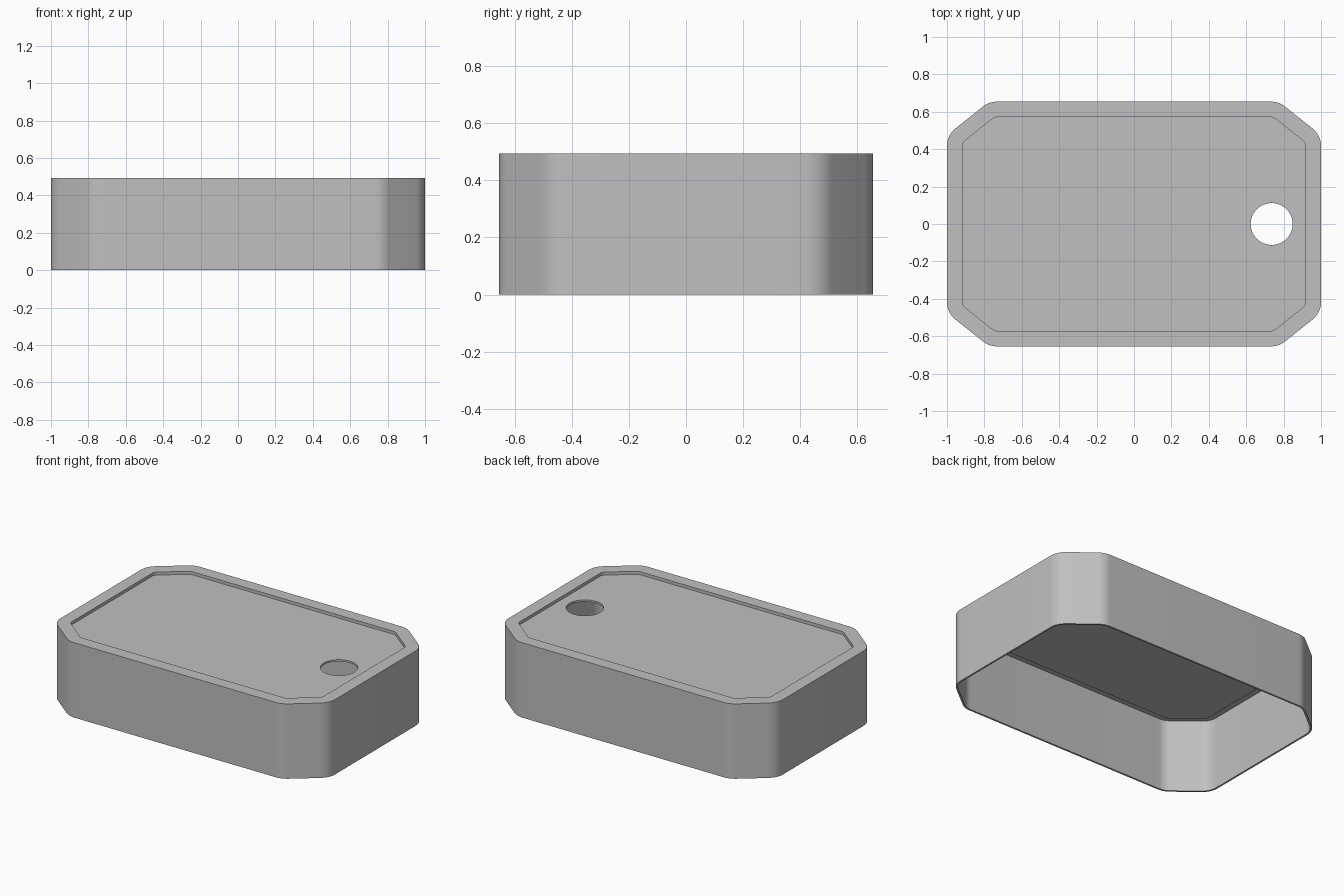
import bpy, bmesh
from math import sin, cos, pi, atan2, radians

if "Cube" in bpy.data.objects:
    bpy.data.objects.remove(bpy.data.objects["Cube"])

HEIGHT, WALL, RIM, RECESS = 0.493, 0.012, 0.083, 0.02
RADIUS, STEPS = 0.12, 8
SIDE, END = (0.88, 0.417), (0.733, 0.534)   # centres of the two corner arcs
HOLE_X, HOLE_R = 0.736, 0.112


def outline(inset):
    """Rounded, chamfered rectangle, offset inward by inset."""
    tilt = atan2(SIDE[0] - END[0], END[1] - SIDE[1])
    quarter = []
    for (cx, cy), start, stop in ((SIDE, 0, tilt), (END, tilt, pi / 2)):
        for i in range(STEPS + 1):
            a = start + (stop - start) * i / STEPS
            r = RADIUS - inset
            quarter.append((cx + r * cos(a), cy + r * sin(a)))
    half = quarter + [(-x, y) for x, y in reversed(quarter)]
    return half + [(-x, -y) for x, y in half]


def circle(n=64):
    return [(HOLE_X + HOLE_R * cos(2 * pi * i / n), HOLE_R * sin(2 * pi * i / n))
            for i in range(n)]


bm = bmesh.new()


def ring(points, z):
    return [bm.verts.new((x, y, z)) for x, y in points]


def bridge(a, b):
    for i in range(len(a)):
        j = (i + 1) % len(a)
        bm.faces.new((a[i], a[j], b[j], b[i]))


def fill_between(outer, hole):
    edges = []
    for loop in (outer, hole):
        for i in range(len(loop)):
            pair = (loop[i], loop[(i + 1) % len(loop)])
            edges.append(bm.edges.get(pair) or bm.edges.new(pair))
    bmesh.ops.triangle_fill(bm, edges=edges, use_beauty=True)


# Section of the shell, from the inside of the recess round to the underside
floor = HEIGHT - RECESS
section = [(RIM, floor), (RIM, HEIGHT), (0, HEIGHT), (0, 0), (WALL, 0),
           (WALL, HEIGHT - WALL), (RIM - WALL, HEIGHT - WALL), (RIM - WALL, floor - WALL)]
rings = [ring(outline(inset), z) for inset, z in section]
for a, b in zip(rings, rings[1:]):
    bridge(a, b)

# Recessed panel with a round through hole
hole_top, hole_bottom = ring(circle(), floor), ring(circle(), floor - WALL)
bridge(hole_top, hole_bottom)
fill_between(rings[0], hole_top)
fill_between(rings[-1], hole_bottom)
bmesh.ops.recalc_face_normals(bm, faces=bm.faces)

mesh = bpy.data.meshes.new("cover_shell")
bm.to_mesh(mesh)
bm.free()
cover = bpy.data.objects.new("cover_shell", mesh)
bpy.context.collection.objects.link(cover)

# Plain grey material
grey = bpy.data.materials.new("plain_grey")
grey.use_nodes = True
colour = (0.527, 0.527, 0.527, 1)
grey.diffuse_color = colour
grey.node_tree.nodes["Principled BSDF"].inputs["Base Color"].default_value = colour
mesh.materials.append(grey)

# Smooth rounded corners, crisp edges
bpy.ops.object.select_all(action="DESELECT")
cover.select_set(True)
bpy.context.view_layer.objects.active = cover
bpy.ops.object.shade_smooth_by_angle(angle=radians(30))
